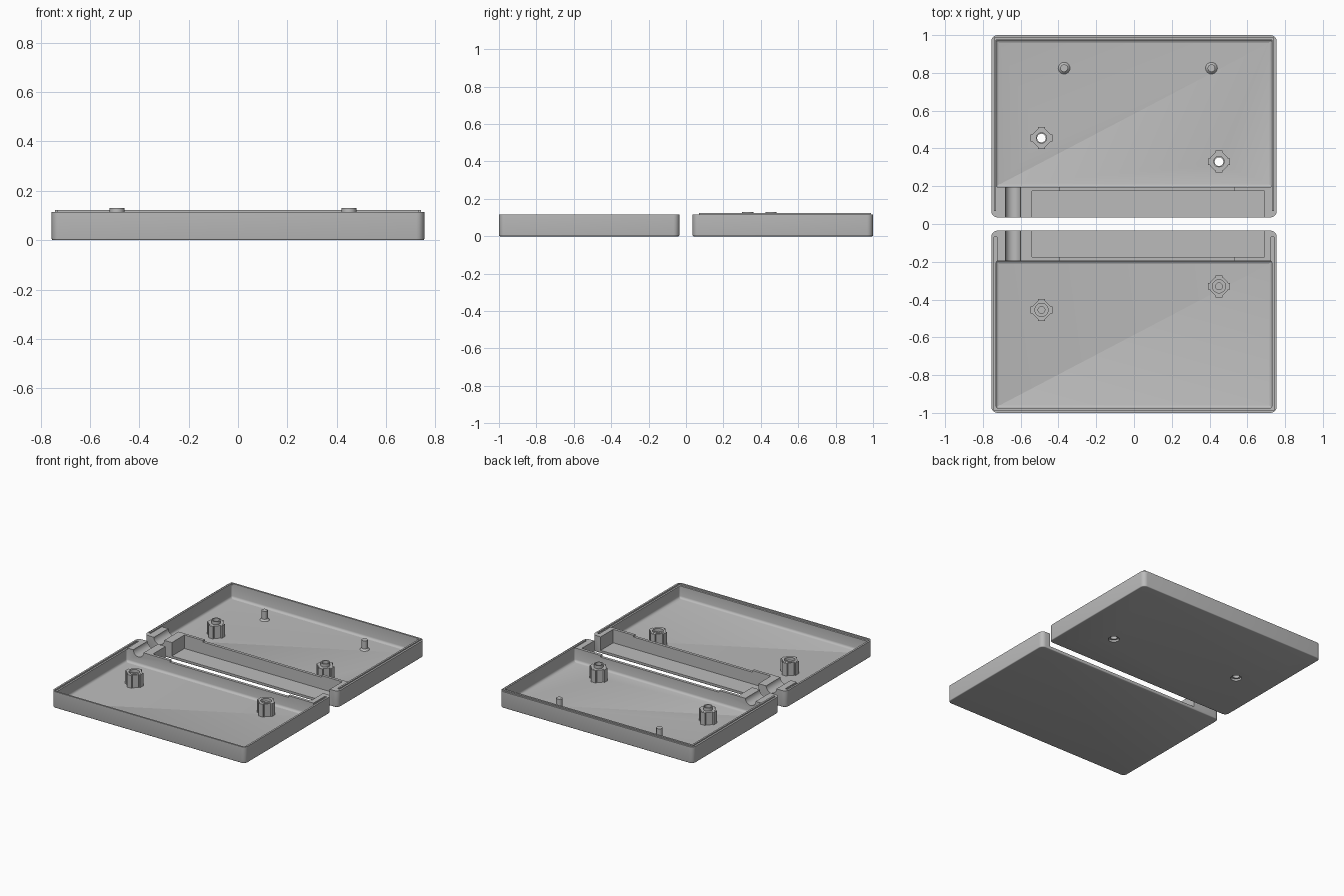
import bpy, bmesh, math
from mathutils import Matrix, Vector

if "Cube" in bpy.data.objects:
    bpy.data.objects.remove(bpy.data.objects["Cube"])

H = 0.115        # shell height
FLOOR = 0.02     # floor thickness
mat = bpy.data.materials.new("case_grey")
mat.diffuse_color = (0.5, 0.5, 0.5, 1)
mat.use_nodes = True
mat.node_tree.nodes["Principled BSDF"].inputs["Base Color"].default_value = mat.diffuse_color


def finish(bm, name):
    bmesh.ops.recalc_face_normals(bm, faces=bm.faces)
    me = bpy.data.meshes.new(name)
    bm.to_mesh(me)
    bm.free()
    me.materials.append(mat)
    ob = bpy.data.objects.new(name, me)
    bpy.context.collection.objects.link(ob)
    return ob


def box(name, x0, x1, y0, y1, z0, z1, corner=0, base=0):
    """Box with optional rounded upright corners and rounded bottom edge."""
    y0, y1 = min(y0, y1), max(y0, y1)
    bm = bmesh.new()
    bmesh.ops.create_cube(bm, size=1, matrix=Matrix.Translation(
        ((x0 + x1) / 2, (y0 + y1) / 2, (z0 + z1) / 2)) @ Matrix.Diagonal((x1 - x0, y1 - y0, z1 - z0, 1)))
    if corner:
        up = [e for e in bm.edges if abs((e.verts[0].co - e.verts[1].co).z) > 1e-4]
        bmesh.ops.bevel(bm, geom=up, offset=corner, segments=5, profile=0.5, affect='EDGES')
    if base:
        low = [e for e in bm.edges if all(abs(v.co.z - z0) < 1e-5 for v in e.verts)]
        bmesh.ops.bevel(bm, geom=low, offset=base, segments=3, profile=0.5, affect='EDGES')
    return finish(bm, name)


def cyl(name, x, y, z0, z1, r, n=24, r2=None, turn=0):
    bm = bmesh.new()
    bmesh.ops.create_cone(bm, cap_ends=True, segments=n, radius1=r, radius2=r if r2 is None else r2,
                          depth=z1 - z0, matrix=Matrix.Translation((x, y, (z0 + z1) / 2))
                          @ Matrix.Rotation(turn, 4, 'Z'))
    return finish(bm, name)


def combine(ob, tools, op='DIFFERENCE'):
    for t in tools:
        m = ob.modifiers.new("bool", 'BOOLEAN')
        m.operation, m.object, m.solver = op, t, 'EXACT'
        bpy.context.view_layer.objects.active = ob
        bpy.ops.object.modifier_apply(modifier=m.name)
        bpy.data.objects.remove(t, do_unlink=True)


def smooth(ob):
    bpy.ops.object.select_all(action='DESELECT')
    ob.select_set(True)
    bpy.context.view_layer.objects.active = ob
    bpy.ops.object.shade_smooth_by_angle(angle=math.radians(32))


def rim(tag, s, x_in, x_out, y_in, y_out, z0, z1):
    """Three strips running round the rim."""
    return [box(tag + "_left", -x_out, -x_in, s * 0.07, s * y_out, z0, z1),
            box(tag + "_right", x_in, x_out, s * 0.07, s * y_out, z0, z1),
            box(tag + "_end", -x_out, x_out, s * y_in, s * y_out, z0, z1)]


def shell(name, s):
    ob = box(name, -0.755, 0.755, s * 0.035, s * 1.0, 0, H, 0.032, 0.006)
    # main cavity, side bay, notch in the dividing wall
    cuts = [box("cavity", -0.73, 0.73, s * 0.195, s * 0.975, FLOOR, 0.2, 0.012, 0.016),
            box("bay", -0.54, 0.69, s * 0.0, s * 0.175, FLOOR, 0.2),
            box("wall_notch", -0.395, 0.53, s * 0.16, s * 0.21, H - 0.012, 0.2)]
    # round cable channel across the solid end
    ch = cyl("channel", 0, 0, -0.12, 0.12, 0.04, 32)
    ch.data.transform(Matrix.Translation((-0.64, s * 0.11, H)) @ Matrix.Rotation(math.pi / 2, 4, 'X'))
    cuts.append(ch)
    if s < 0:   # rebate that receives the lip
        cuts += rim("rebate", s, 0.725, 0.742, 0.97, 0.988, H - 0.01, 0.2)
    combine(ob, cuts)
    return ob


def boss(name, x, y, top):
    """Octagonal post with four ribs."""
    ob = cyl(name, x, y, FLOOR - 0.005, top, 0.052, 8, turn=math.pi / 8)
    combine(ob, [box("rib_x", x - 0.058, x + 0.058, y - 0.018, y + 0.018, FLOOR - 0.004, top - 0.0005),
                 box("rib_y", x - 0.018, x + 0.018, y - 0.058, y + 0.058, FLOOR - 0.004, top - 0.0005)], 'UNION')
    return ob


front = shell("front_shell", -1)
back = shell("back_shell", 1)

# raised lip on the back shell
rim("lip", 1, 0.73, 0.742, 0.975, 0.988, H - 0.001, 0.123)

# screw posts
for i, (x, y) in enumerate([(-0.49, 0.455), (0.45, 0.33)]):
    b = boss(f"back_post_{i}", x, y, 0.108)
    combine(b, [cyl("collar", x, y, 0.09, 0.13, 0.03)], 'UNION')
    combine(b, [cyl("hole", x, y, -0.1, 0.2, 0.023)])
    combine(back, [cyl("hole", x, y, -0.1, 0.06, 0.023),
                   cyl("countersink", x, y, -0.001, 0.014, 0.036)])
    smooth(b)
    f = boss(f"front_post_{i}", x, -y, 0.11)
    combine(f, [cyl("seat", x, -y, 0.09, 0.2, 0.035), cyl("pilot", x, -y, 0.03, 0.2, 0.018)])
    smooth(f)

# locating pins with flared feet
for i, x in enumerate((-0.37, 0.41)):
    p = cyl(f"pin_{i}", x, 0.825, FLOOR - 0.003, 0.088, 0.02)
    foot = cyl(f"pin_foot_{i}", x, 0.825, FLOOR - 0.003, FLOOR + 0.012, 0.034, r2=0.02)
    smooth(p)
    smooth(foot)

smooth(front)
smooth(back)
